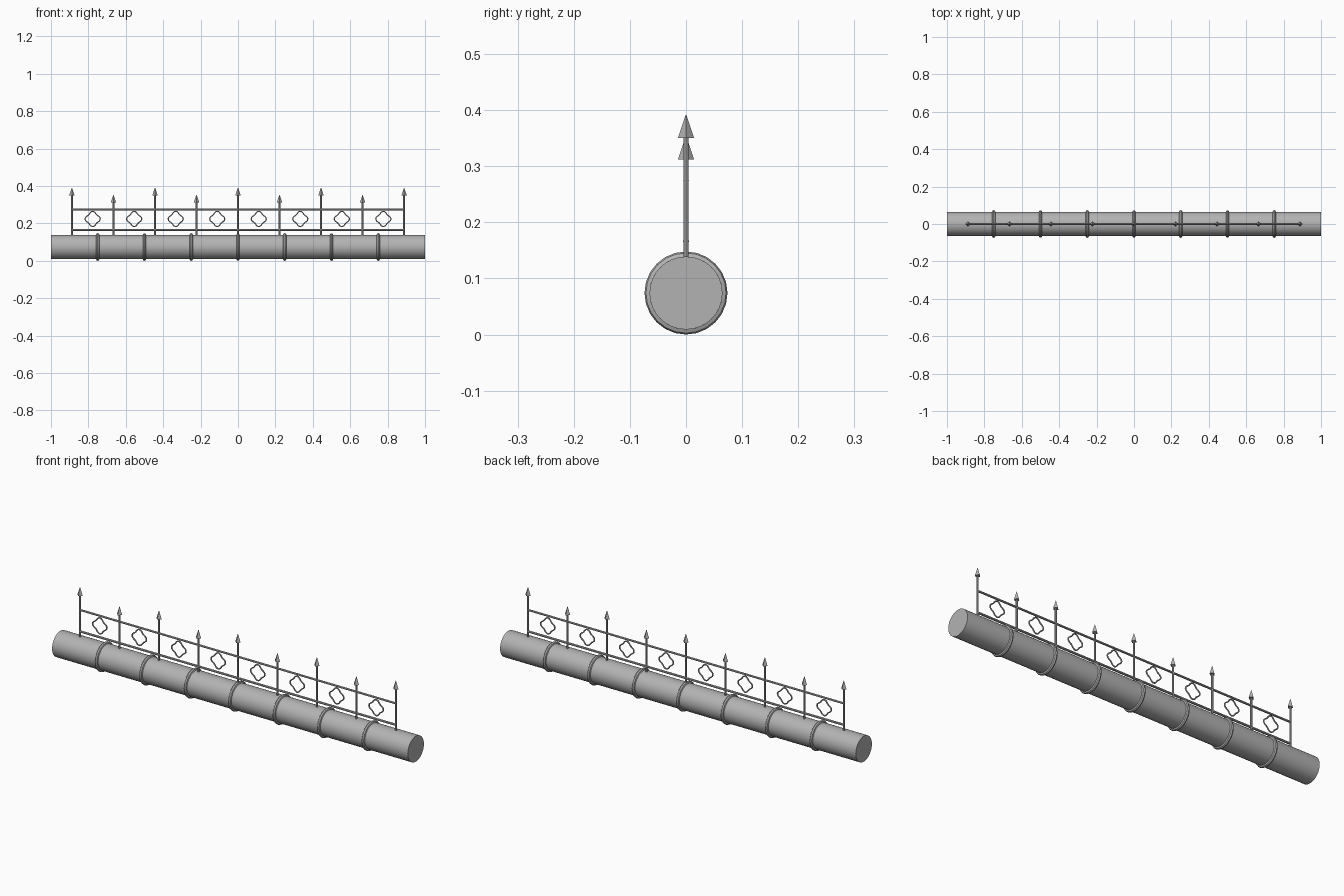
import bpy, math
from mathutils import Vector

if "Cube" in bpy.data.objects:
    bpy.data.objects.remove(bpy.data.objects["Cube"])

steel = bpy.data.materials.new("grey_metal")
steel.diffuse_color = (0.45, 0.45, 0.45, 1)
steel.use_nodes = True
steel.node_tree.nodes["Principled BSDF"].inputs["Base Color"].default_value = steel.diffuse_color

PIPE_Z, PIPE_R = 0.074, 0.065
RAIL_LOW, RAIL_HIGH = 0.166, 0.275
STEP = 0.222


def finish(name, smooth=True):
    ob = bpy.context.object
    ob.name = name
    ob.data.materials.append(steel)
    if smooth:
        bpy.ops.object.shade_smooth_by_angle(angle=math.radians(35))
    return ob


def rod(name, a, b, radius, sides):
    a, b = Vector(a), Vector(b)
    d = b - a
    bpy.ops.mesh.primitive_cylinder_add(
        vertices=sides, radius=radius, depth=d.length, location=(a + b) / 2,
        rotation=d.to_track_quat('Z', 'Y').to_euler())
    return finish(name)


def quatrefoil(x, z):
    # four-lobed closed loop with a round tube section
    curve = bpy.data.curves.new("quatrefoil", 'CURVE')
    curve.dimensions = '3D'
    curve.bevel_depth = 0.0035
    curve.bevel_resolution = 1
    n = 40
    spline = curve.splines.new('POLY')
    spline.points.add(n - 1)
    spline.use_cyclic_u = True
    for i, p in enumerate(spline.points):
        t = math.tau * i / n
        r = 0.0355 + 0.005 * math.cos(4 * t)
        p.co = (r * math.cos(t), 0, r * math.sin(t), 1)
    ob = bpy.data.objects.new("quatrefoil", curve)
    bpy.context.collection.objects.link(ob)
    ob.location = (x, 0, z)
    bpy.ops.object.select_all(action='DESELECT')
    ob.select_set(True)
    bpy.context.view_layer.objects.active = ob
    bpy.ops.object.convert(target='MESH')
    finish("quatrefoil")


# ridge pipe
rod("ridge_pipe", (-1, 0, PIPE_Z), (1, 0, PIPE_Z), PIPE_R, 32)

# raised joint rings
for i in range(-3, 4):
    bpy.ops.mesh.primitive_torus_add(
        major_radius=PIPE_R, minor_radius=0.009, major_segments=24,
        minor_segments=8, location=(i * 0.25, 0, PIPE_Z),
        rotation=(0, math.pi / 2, 0))
    finish("joint_ring")

# horizontal rails
for name, z, r in (("lower_rail", RAIL_LOW, 0.0055), ("upper_rail", RAIL_HIGH, 0.005)):
    rod(name, (-4 * STEP, 0, z), (4 * STEP, 0, z), r, 8)

# posts with four-sided spear tips, alternating tall and short
for i in range(-4, 5):
    x = i * STEP
    base = 0.35 if i % 2 == 0 else 0.312
    rod("post", (x, 0, 0.13), (x, 0, base + 0.005), 0.0048, 8)
    bpy.ops.mesh.primitive_cone_add(vertices=4, radius1=0.0145, radius2=0,
                                    depth=0.043, location=(x, 0, base + 0.0215))
    finish("spear_tip", smooth=False)

# ornaments between the posts
for i in range(-4, 4):
    quatrefoil((i + 0.5) * STEP, 0.224)
